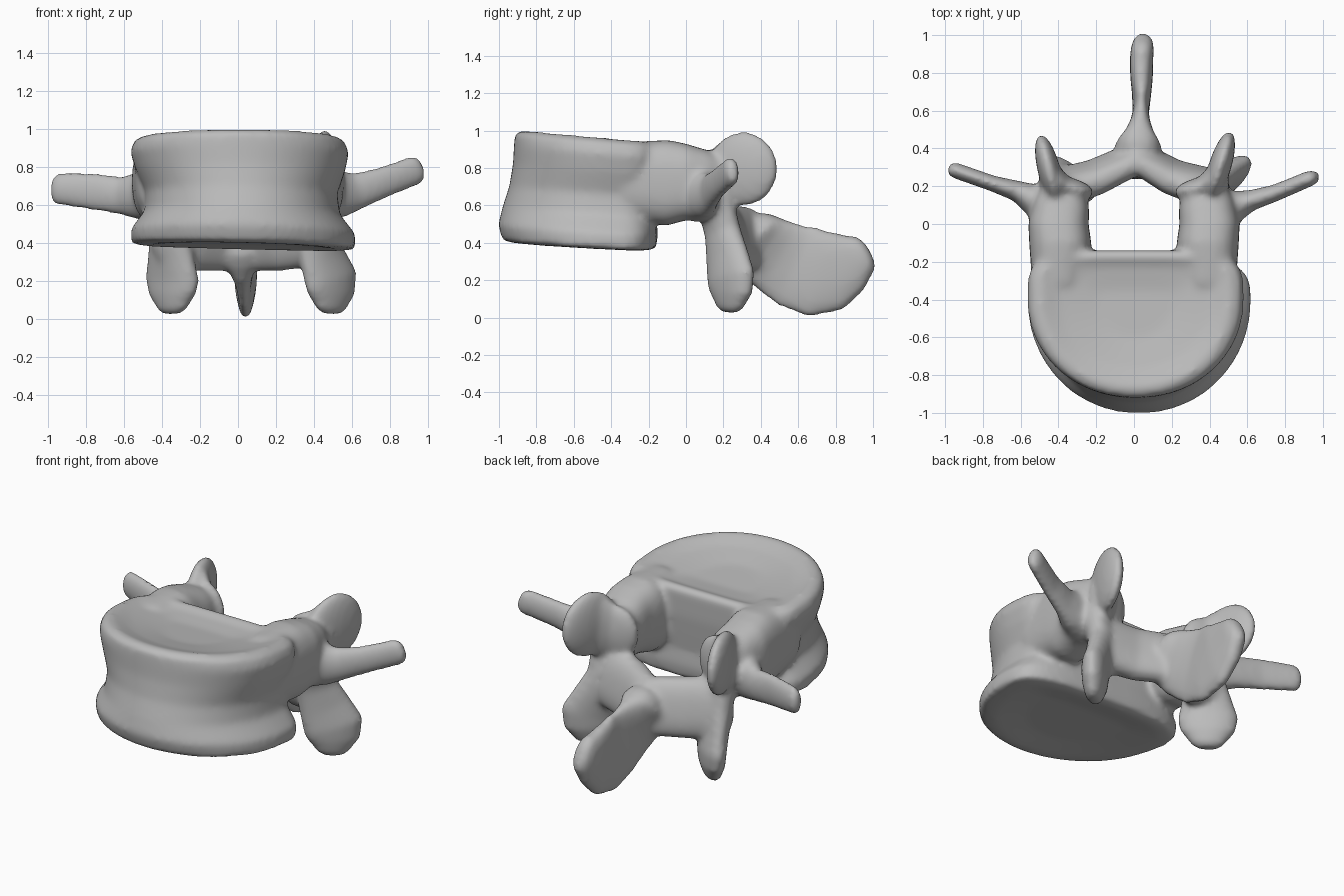
import bpy, bmesh, math
from mathutils import Vector, Matrix

if "Cube" in bpy.data.objects:
    bpy.data.objects.remove(bpy.data.objects["Cube"], do_unlink=True)

SIDES = 32
bm = bmesh.new()


def power(v, e):
    return math.copysign(abs(v) ** e, v)


def skin(rings):
    """Bridge a list of point rings into a closed solid."""
    rows = [[bm.verts.new(p) for p in ring] for ring in rings]
    faces = [bm.faces.new(rows[0][::-1]), bm.faces.new(rows[-1])]
    for a, b in zip(rows, rows[1:]):
        for i in range(len(a)):
            j = (i + 1) % len(a)
            faces.append(bm.faces.new((a[i], a[j], b[j], b[i])))
    bmesh.ops.recalc_face_normals(bm, faces=faces)


def limb(stations, up=(0, 0, 1), e=1.0):
    """Loft round-ended ellipses; a station is x, y, z, half width, half height along up."""
    pts = [Vector(s[:3]) for s in stations]
    last = len(pts) - 1
    rings = []
    for k, s in enumerate(stations):
        t = (pts[min(k + 1, last)] - pts[max(k - 1, 0)]).normalized()
        side = t.cross(Vector(up)).normalized()
        top = side.cross(t)
        ring = []
        for i in range(SIDES):
            a = 2 * math.pi * i / SIDES
            ring.append(power(math.cos(a), e) * s[3] * side + power(math.sin(a), e) * s[4] * top)
        r = min(s[3], s[4])
        steps = [(0, 1)]
        if k == 0:
            steps = [(-0.9, 0.45), (-0.5, 0.86)] + steps
        if k == last:
            steps += [(0.5, 0.86), (0.9, 0.45)]
        for shift, scale in steps:
            rings.append([pts[k] + t * r * shift + v * scale for v in ring])
    skin(rings)


def disc(center, radii, rot):
    """Flattened ellipsoid turned about z."""
    m = (Matrix.Translation(center) @ Matrix.Rotation(math.radians(rot), 4, 'Z')
         @ Matrix.Diagonal((*radii, 1)))
    bmesh.ops.create_uvsphere(bm, u_segments=32, v_segments=20, radius=1, matrix=m)


# Vertebral body: D-shaped sections as z, half width, front y, back y
sections = [
    (0.42, 0.30, -0.75, -0.35), (0.40, 0.49, -0.92, -0.21), (0.41, 0.59, -0.98, -0.16),
    (0.49, 0.59, -1.005, -0.15), (0.59, 0.515, -0.98, -0.16), (0.70, 0.505, -0.945, -0.15),
    (0.82, 0.55, -0.925, -0.14), (0.92, 0.575, -0.92, -0.14), (0.98, 0.555, -0.915, -0.14),
    (1.005, 0.50, -0.87, -0.17), (0.975, 0.40, -0.76, -0.22), (0.95, 0.2, -0.6, -0.35),
]
rings = []
for z, w, front, back in sections:
    mid = -0.4
    h = min((z - 0.4) / 0.6, 1)
    ring = []
    for i in range(64):
        a = 2 * math.pi * i / 64
        c, s = math.cos(a), math.sin(a)
        e, depth = (0.97, mid - front) if s < 0 else (0.65 - 0.2 * h, back - mid)
        x = 0.03 - 0.025 * h + w * power(c, e)
        y = mid + depth * power(s, e)
        ring.append((x, y, z - (y + 0.9) * (0.05 + 0.04 * h) - 0.025 * x * (1 - h)))
    rings.append(ring)
skin(rings)

for s in (-1, 1):
    # Pedicle
    limb([(s * 0.40, -0.32, 0.735, 0.14, 0.205), (s * 0.39, -0.1, 0.72, 0.165, 0.23),
          (s * 0.40, 0.0, 0.725, 0.16, 0.205), (s * 0.385, 0.09, 0.72, 0.15, 0.18)], e=0.75)
    # Lamina, leaning back toward its lower edge
    limb([(s * 0.36, 0.2, 0.45, 0.095, 0.18), (s * 0.2, 0.25, 0.43, 0.085, 0.18),
          (0.02, 0.355, 0.42, 0.075, 0.17)], up=(0, -0.25, 1), e=0.8)
    # Curved inner face of the superior articular process
    disc((s * 0.36, 0.195, 0.73), (0.15, 0.055, 0.17), s * 12)
    disc((s * 0.415, 0.245, 0.76), (0.055, 0.13, 0.18), -s * 42)

# Superior articular processes
disc((0.455, 0.305, 0.795), (0.06, 0.195, 0.2), -17)
disc((-0.45, 0.285, 0.785), (0.06, 0.195, 0.19), 14)

# Inferior articular processes: blades angled outward toward the back
for s, base, tip in ((1, 0.40, 0.49), (-1, 0.36, 0.345)):
    limb([(s * base, 0.15, 0.64, 0.08, 0.12), (s * base, 0.195, 0.46, 0.08, 0.12),
          (s * (base + tip) / 2, 0.22, 0.32, 0.075, 0.15), (s * tip, 0.24, 0.21, 0.075, 0.175),
          (s * tip, 0.24, 0.13, 0.07, 0.155), (s * tip, 0.235, 0.075, 0.055, 0.11)],
         up=(s * 0.75, 0.65, 0))

# Transverse processes
limb([(0.42, 0.05, 0.65, 0.13, 0.14), (0.55, 0.1, 0.66, 0.08, 0.125),
      (0.62, 0.125, 0.67, 0.055, 0.1), (0.75, 0.165, 0.715, 0.045, 0.085),
      (0.94, 0.245, 0.785, 0.042, 0.08)])
limb([(-0.42, 0.06, 0.65, 0.13, 0.14), (-0.53, 0.13, 0.65, 0.085, 0.125),
      (-0.62, 0.175, 0.65, 0.055, 0.1), (-0.75, 0.215, 0.67, 0.042, 0.1),
      (-0.95, 0.285, 0.685, 0.042, 0.085)])

# Spinous process: x, y, bottom z, top z, half width
blade = [(0.02, 0.38, 0.23, 0.58, 0.13), (0.025, 0.43, 0.17, 0.555, 0.085),
         (0.03, 0.5, 0.11, 0.53, 0.055), (0.035, 0.58, 0.045, 0.505, 0.042),
         (0.04, 0.68, 0.0, 0.49, 0.05), (0.04, 0.78, 0.03, 0.48, 0.06),
         (0.04, 0.88, 0.13, 0.47, 0.062), (0.045, 0.935, 0.21, 0.45, 0.06)]
limb([(x, y, (lo + hi) / 2, w, (hi - lo) / 2) for x, y, lo, hi, w in blade], e=0.85)

mesh = bpy.data.meshes.new("vertebra")
bm.to_mesh(mesh)
bm.free()
bone = bpy.data.objects.new("vertebra", mesh)
bpy.context.collection.objects.link(bone)

# Bone colour
mat = bpy.data.materials.new("bone_grey")
mat.use_nodes = True
color = (0.5, 0.5, 0.5, 1)
mat.diffuse_color = color
mat.node_tree.nodes["Principled BSDF"].inputs["Base Color"].default_value = color
mesh.materials.append(mat)

# Fuse the parts into one soft surface
remesh = bone.modifiers.new("fuse", 'REMESH')
remesh.mode = 'VOXEL'
remesh.voxel_size = 0.016
remesh.use_smooth_shade = True
soften = bone.modifiers.new("soften", 'SMOOTH')
soften.factor = 0.5
soften.iterations = 14
